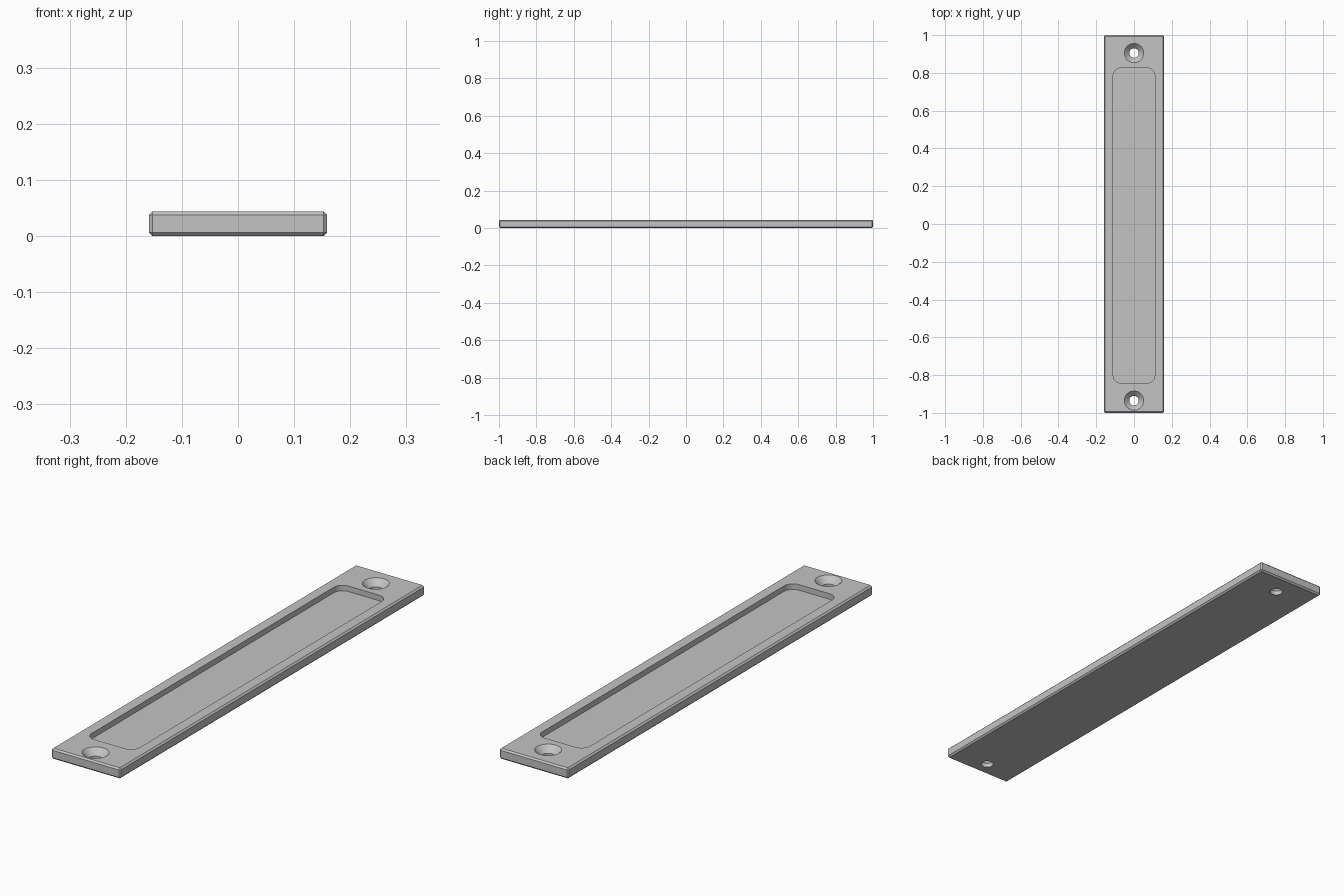
import bpy, bmesh, math
from mathutils import Matrix

cube = bpy.data.objects.get("Cube")
if cube:
    bpy.data.objects.remove(cube, do_unlink=True)

WIDTH, LENGTH, HEIGHT = 0.318, 2.0, 0.044
CHAMFER = 0.0065

grey = bpy.data.materials.new("satin_grey")
grey.use_nodes = True
colour = (0.55, 0.55, 0.55, 1)
grey.diffuse_color = colour
grey.node_tree.nodes["Principled BSDF"].inputs["Base Color"].default_value = colour


def finish(name, bm):
    bmesh.ops.recalc_face_normals(bm, faces=bm.faces)
    mesh = bpy.data.meshes.new(name)
    bm.to_mesh(mesh)
    bm.free()
    mesh.materials.append(grey)
    obj = bpy.data.objects.new(name, mesh)
    bpy.context.collection.objects.link(obj)
    return obj


def box(x, y, z, centre):
    bm = bmesh.new()
    bmesh.ops.create_cube(bm, size=1, matrix=Matrix.Translation(centre) @ Matrix.Diagonal((x, y, z, 1)))
    return bm


def cone(bm, r_low, r_high, z_low, z_high, y):
    bmesh.ops.create_cone(bm, cap_ends=True, segments=48, radius1=r_low, radius2=r_high,
                          depth=z_high - z_low,
                          matrix=Matrix.Translation((0, y, (z_low + z_high) / 2)))


# Chamfered plate
bm = box(WIDTH, LENGTH, HEIGHT, (0, 0, HEIGHT / 2))
bmesh.ops.bevel(bm, geom=bm.edges[:], offset=CHAMFER, segments=1, affect='EDGES')
plate = finish("plate", bm)

# Long recess with rounded corners
floor, top = 0.021, 0.1
bm = box(0.22, 1.668, top - floor, (0, -0.008, (top + floor) / 2))
upright = [e for e in bm.edges if abs(e.verts[0].co.z - e.verts[1].co.z) > 0.01]
bmesh.ops.bevel(bm, geom=upright, offset=0.04, segments=10, profile=0.5, affect='EDGES')
cutters = [finish("recess_cutter", bm)]

# Countersunk screw holes
for y in (0.905, -0.935):
    bm = bmesh.new()
    cone(bm, 0.025, 0.025, -0.05, 0.1, y)
    cutters.append(finish("hole_cutter", bm))
    bm = bmesh.new()
    cone(bm, 0.024, 0.061, HEIGHT - 0.027, HEIGHT + 0.01, y)
    cutters.append(finish("countersink_cutter", bm))

bpy.context.view_layer.objects.active = plate
for cutter in cutters:
    cutter.hide_render = True
    mod = plate.modifiers.new(cutter.name, 'BOOLEAN')
    mod.operation = 'DIFFERENCE'
    mod.solver = 'EXACT'
    mod.object = cutter
    bpy.ops.object.modifier_apply(modifier=mod.name)
    bpy.data.objects.remove(cutter, do_unlink=True)

# Smooth round walls, sharp chamfers
bpy.ops.object.select_all(action='DESELECT')
plate.select_set(True)
bpy.ops.object.shade_smooth_by_angle(angle=math.radians(25))
